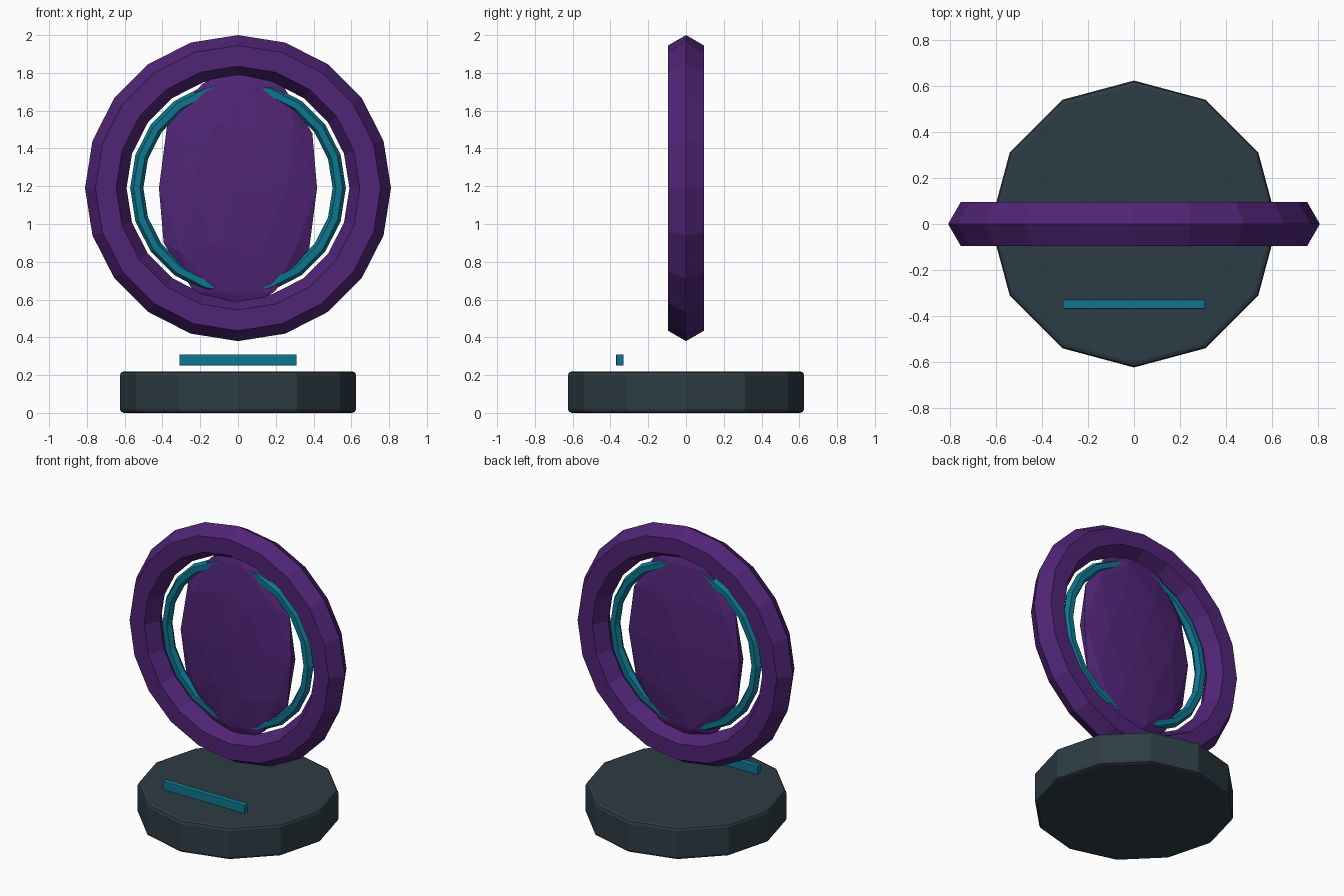
import bpy, bmesh, math
from mathutils import Matrix

if "Cube" in bpy.data.objects:
    bpy.data.objects.remove(bpy.data.objects["Cube"])

CENTRE_Z = 1.19


def material(name, rgb):
    m = bpy.data.materials.new(name)
    m.diffuse_color = (*rgb, 1)
    m.use_nodes = True
    m.node_tree.nodes["Principled BSDF"].inputs["Base Color"].default_value = m.diffuse_color
    return m


slate = material("slate", (0.026, 0.046, 0.058))
purple = material("purple", (0.08, 0.018, 0.18))
teal = material("teal", (0.004, 0.18, 0.27))


def finish(name, mat, bevel=0):
    ob = bpy.context.object
    ob.name = ob.data.name = name
    ob.data.materials.append(mat)
    if bevel:
        b = ob.modifiers.new("bevel", 'BEVEL')
        b.width, b.segments = bevel, 2
    return ob


def ring(name, mat, major, minor):
    # upright low-poly ring with a hexagonal section
    bpy.ops.mesh.primitive_torus_add(
        major_radius=major, minor_radius=minor, major_segments=20,
        minor_segments=6, location=(0, 0, CENTRE_Z))
    ob = finish(name, mat)
    ob.data.transform(Matrix.Rotation(math.pi / 2, 4, 'X'))


# twelve-sided plinth
bpy.ops.mesh.primitive_cylinder_add(vertices=12, radius=0.625, depth=0.22,
                                    location=(0, 0, 0.11))
finish("base", slate, 0.02)

# outer frame and thin glowing inner ring
ring("outer_ring", purple, 0.70, 0.11)
ring("inner_ring", teal, 0.536, 0.035)

# faceted, flattened portal surface
bpy.ops.mesh.primitive_ico_sphere_add(subdivisions=2, radius=1,
                                      location=(0, 0, CENTRE_Z))
disc = finish("portal_disc", purple)
disc.data.transform(Matrix.Diagonal((0.44, 0.075, 0.65, 1)))

# light strip above the front of the plinth
bpy.ops.mesh.primitive_cube_add(size=1, location=(0, -0.35, 0.28))
strip = finish("light_strip", teal, 0.005)
strip.data.transform(Matrix.Diagonal((0.62, 0.04, 0.06, 1)))
